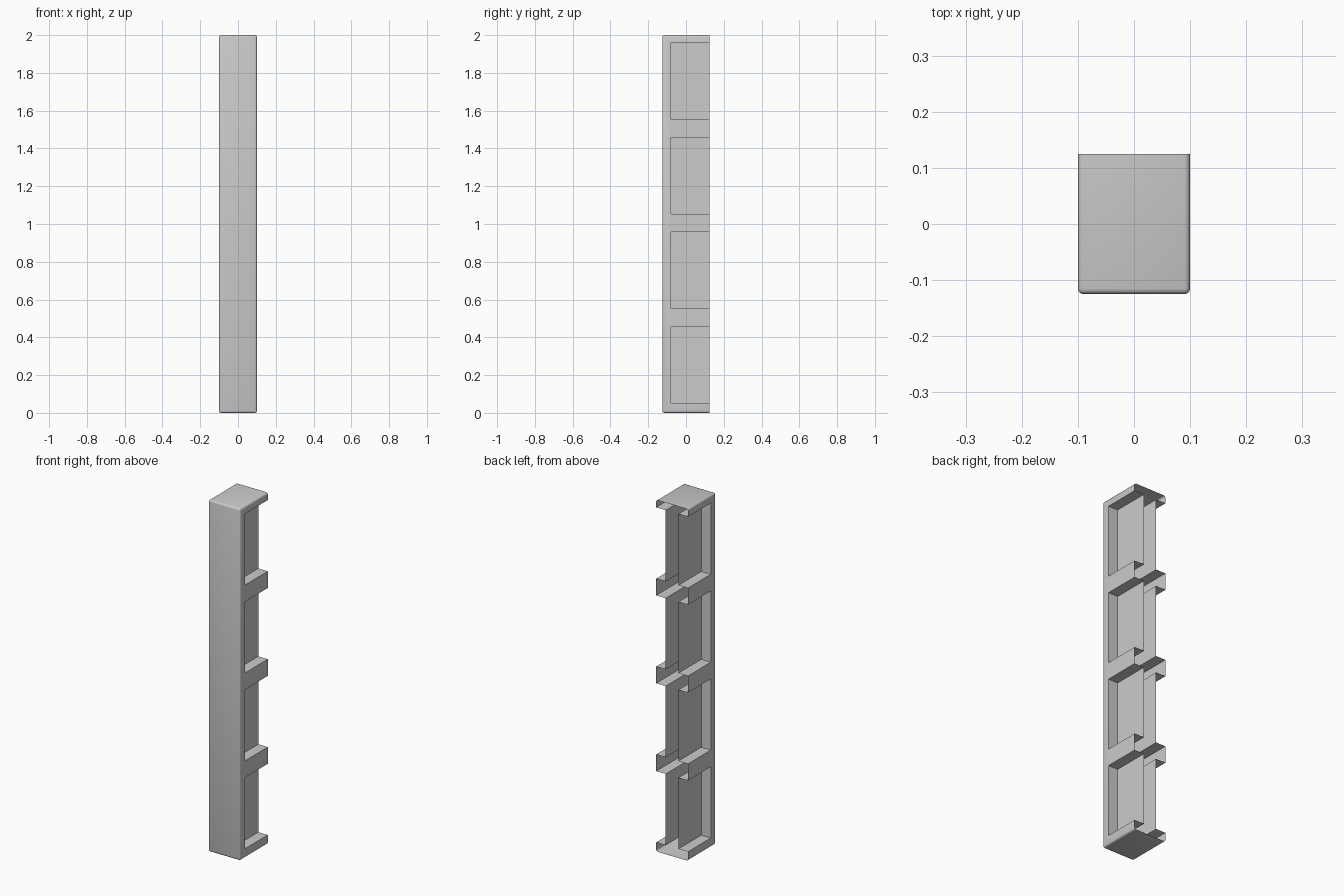
import bpy, bmesh, math
from mathutils import Vector

if "Cube" in bpy.data.objects:
    bpy.data.objects.remove(bpy.data.objects["Cube"])

# Grid lines of the channel: outer walls, recess floors, rib edges
HX, HY, H = 0.1, 0.125, 2.0
XS = [-HX, -0.04, 0.04, HX]
YS = [-HY, -0.08, HY]
ZS = [0.0]
for i in range(4):
    ZS += [0.5 * i + 0.052, 0.5 * i + 0.457]
ZS.append(H)
AXES = [XS, YS, ZS]


def filled(c):
    # Inside the body, except for the side recesses between the ribs
    if any(not 0 <= c[a] < len(AXES[a]) - 1 for a in range(3)):
        return False
    return not (c[0] != 1 and c[1] == 1 and c[2] % 2 == 1)


bm = bmesh.new()
for i in range(3):
    for j in range(2):
        for k in range(len(ZS) - 1):
            cell = [i, j, k]
            if not filled(cell):
                continue
            for a in range(3):
                for s in (0, 1):
                    n = list(cell)
                    n[a] += 1 if s else -1
                    # The back of the shell is left open
                    if filled(n) or (a == 1 and s and j == 1):
                        continue
                    b, c = (a + 1) % 3, (a + 2) % 3
                    quad = []
                    for u, v in ((0, 0), (1, 0), (1, 1), (0, 1)):
                        p = Vector()
                        p[a] = AXES[a][cell[a] + s]
                        p[b] = AXES[b][cell[b] + u]
                        p[c] = AXES[c][cell[c] + v]
                        quad.append(bm.verts.new(p))
                    bm.faces.new(quad if s else quad[::-1])

bmesh.ops.remove_doubles(bm, verts=bm.verts[:], dist=1e-5)
bmesh.ops.dissolve_limit(bm, angle_limit=0.01, verts=bm.verts[:], edges=bm.edges[:])


def outer_edge(e):
    # Edges where two outer walls of the channel meet
    def on(f):
        return all(f(v.co) for v in e.verts)
    planes = [on(lambda p: abs(abs(p.x) - HX) < 1e-4),
              on(lambda p: abs(p.y + HY) < 1e-4),
              on(lambda p: min(p.z, H - p.z) < 1e-4)]
    return len(e.link_faces) == 2 and sum(planes) >= 2


# Rounded outer edges
bmesh.ops.bevel(bm, geom=[e for e in bm.edges if outer_edge(e)], offset=0.01,
                offset_type='OFFSET', segments=3, profile=0.5,
                affect='EDGES', clamp_overlap=True)

mesh = bpy.data.meshes.new("ribbed_channel")
bm.to_mesh(mesh)
bm.free()
post = bpy.data.objects.new("ribbed_channel", mesh)
bpy.context.collection.objects.link(post)
bpy.context.view_layer.objects.active = post
post.select_set(True)
bpy.ops.object.shade_smooth_by_angle(angle=math.radians(40))
